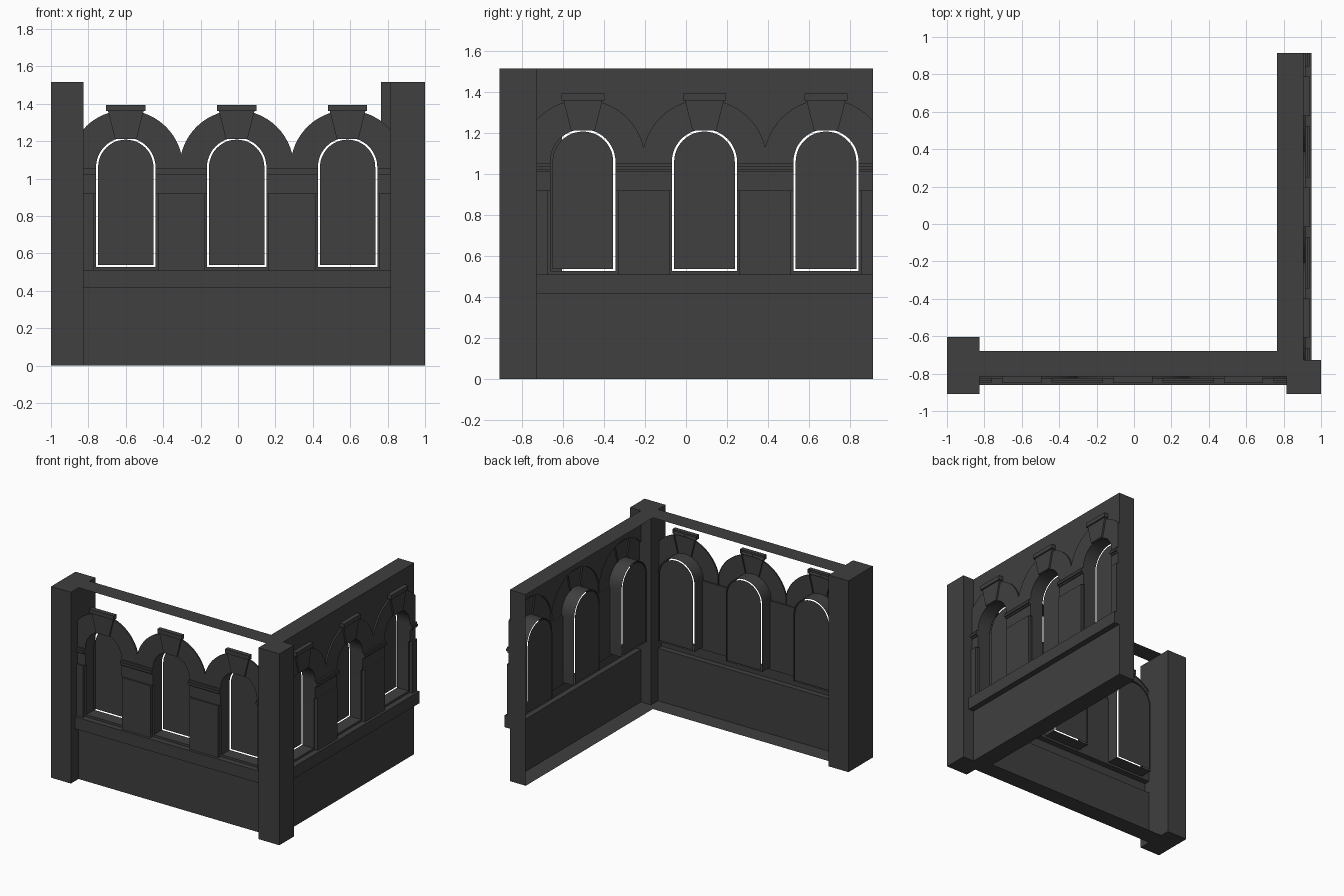
import bpy, bmesh
from math import sin, cos, pi, sqrt, asin
from mathutils import Matrix

cube = bpy.data.objects.get("Cube")
if cube:
    bpy.data.objects.remove(cube, do_unlink=True)

stone = bpy.data.materials.new("dark_grey_stone")
stone.use_nodes = True
GREY = (0.05, 0.05, 0.05, 1)
stone.diffuse_color = GREY
stone.node_tree.nodes["Principled BSDF"].inputs["Base Color"].default_value = GREY

# Main dimensions
H = 1.515
LENGTH = 1.643
CENTRES = (0.227, 0.82, 1.413)
SPRING, BOTTOM, HALF, OUTER = 1.06, 0.527, 0.159, 0.305
BASE_TOP, SILL_TOP, PIER_TOP, BAND_TOP, MOULD_TOP = 0.415, 0.51, 0.92, 1.01, 1.055
REVEAL = 0.1


class Part:
    """Collects sheets and open-backed slabs in wall space: u along, z up, d outward."""

    def __init__(self, name, matrix):
        self.name, self.matrix, self.bm = name, matrix, bmesh.new()

    def slab(self, poly, d0, d1, front=True, rim=True, flip=False):
        area = sum(a[0] * b[1] - b[0] * a[1] for a, b in zip(poly, poly[1:] + poly[:1]))
        if (area < 0) != flip:
            poly = poly[::-1]
        f = [self.bm.verts.new((u, -d1, z)) for u, z in poly]
        if front:
            self.bm.faces.new(f)
        if rim:
            b = [self.bm.verts.new((u, -d0, z)) for u, z in poly]
            for i in range(len(f)):
                j = (i + 1) % len(f)
                self.bm.faces.new((f[i], b[i], b[j], f[j]))

    def sheet(self, poly, d):
        self.slab(poly, d, d, rim=False)

    def quad(self, pts):
        self.bm.faces.new([self.bm.verts.new(p) for p in pts])

    def finish(self, smooth=False):
        mesh = bpy.data.meshes.new(self.name)
        self.bm.transform(self.matrix)
        self.bm.to_mesh(mesh)
        self.bm.free()
        mesh.materials.append(stone)
        obj = bpy.data.objects.new(self.name, mesh)
        bpy.context.collection.objects.link(obj)
        if smooth:
            bpy.ops.object.select_all(action='DESELECT')
            obj.select_set(True)
            bpy.context.view_layer.objects.active = obj
            bpy.ops.object.shade_smooth_by_angle(angle=0.6)


def rect(u0, u1, z0, z1):
    return [(u0, z0), (u1, z0), (u1, z1), (u0, z1)]


def arc(c, r, x0, x1, n=24):
    """Arc points from x0 to x1 (relative to centre), left to right."""
    t0, t1 = asin(x0 / r), asin(x1 / r)
    ts = [t0 + (t1 - t0) * i / n for i in range(n + 1)]
    return [(c + r * sin(t), SPRING + r * cos(t)) for t in ts]


def window(c, half, bottom):
    return [(c - half, bottom)] + arc(c, half, -half, half) + [(c + half, bottom)]


def bays():
    """Each window centre with the limits of its bay."""
    mids = [(a + b) / 2 for a, b in zip(CENTRES, CENTRES[1:])]
    edges = [0] + mids + [LENGTH]
    return list(zip(CENTRES, edges, edges[1:]))


def wall(name, matrix, thickness, upper_wall):
    # Base sheet, with the strips along the top and bottom
    p = Part(name + "_base", matrix)
    p.sheet(rect(0, LENGTH, 0, BASE_TOP), 0)
    p.sheet(rect(0, LENGTH, SILL_TOP, BOTTOM), 0)
    for z in (0, H):
        strip = [(0, 0, z), (LENGTH, 0, z), (LENGTH, thickness, z), (0, thickness, z)]
        p.quad(strip if z else strip[::-1])
    p.finish()

    # Projecting sill
    p = Part(name + "_sill", matrix)
    p.slab(rect(0, LENGTH, BASE_TOP, SILL_TOP), 0, 0.045)
    p.finish()

    # Piers between windows, with recessed band and stepped moulding
    piers = Part(name + "_piers", matrix)
    mouldings = Part(name + "_mouldings", matrix)
    lefts = [0] + [c + HALF for c in CENTRES]
    rights = [c - HALF for c in CENTRES] + [LENGTH]
    for a, b in zip(lefts, rights):
        if b - a < 0.02:
            continue
        ia = a + 0.012 if a > 0 else a
        ib = b - 0.012 if b < LENGTH else b
        piers.sheet(rect(a, b, BOTTOM, MOULD_TOP), 0)
        piers.slab(rect(ia, ib, SILL_TOP, PIER_TOP), 0, 0.025)
        piers.slab(rect(a, b, PIER_TOP, BAND_TOP), 0, 0.012)
        for z0, z1, d in ((BAND_TOP, 1.022, 0.02), (1.022, 1.04, 0.032), (1.04, MOULD_TOP, 0.024)):
            mouldings.slab(rect(a, b, z0, z1), 0, d)
    piers.finish()
    mouldings.finish()

    # Arches, keystones, window reveals and panes
    arches = Part(name + "_arches", matrix)
    keys = Part(name + "_keystones", matrix)
    reveals = Part(name + "_window_reveals", matrix)
    panes = Part(name + "_window_panes", matrix)
    upper = Part(name + "_upper_face", matrix) if upper_wall else None
    for c, a, b in bays():
        top = arc(c, OUTER, a - c, b - c)
        inner = arc(c, HALF, -HALF, HALF)
        arches.slab(top + [(b, MOULD_TOP), (c + HALF, MOULD_TOP)] + inner[::-1]
                    + [(c - HALF, MOULD_TOP), (a, MOULD_TOP)], 0, 0.012)
        keys.slab([(c - 0.058, 1.212), (c + 0.058, 1.212), (c + 0.095, 1.36), (c - 0.095, 1.36)], 0, 0.025)
        keys.slab(rect(c - 0.105, c + 0.105, 1.36, 1.393), 0, 0.035)
        reveals.slab(window(c, HALF, BOTTOM), -REVEAL, 0.0, front=False, flip=True)
        panes.sheet(window(c, HALF - 0.011, BOTTOM + 0.011), -REVEAL)
        if upper:
            upper.sheet(top + [(b, H), (a, H)], 0)
    arches.finish()
    keys.finish()
    reveals.finish(smooth=True)
    panes.finish()
    if upper:
        # Face above the arches and the closed far end
        upper.quad([(LENGTH, 0, 0), (LENGTH, thickness, 0), (LENGTH, thickness, H), (LENGTH, 0, H)])
        upper.finish()


def post(name, x0, x1, y0, y1):
    p = Part(name, Matrix())
    p.slab(rect(x0, x1, 0, H), -y1, -y0)
    p.quad([(x1, y1, 0), (x0, y1, 0), (x0, y1, H), (x1, y1, H)])
    p.finish()


wall("front_wall", Matrix.Translation((-0.827, -0.815, 0)), 0.137, False)
wall("left_side_wall", Matrix.Translation((0.905, -0.73, 0)) @ Matrix.Rotation(pi / 2, 4, 'Z'), 0.14, True)
post("end_post", -1, -0.827, -0.91, -0.605)
post("corner_post", 0.816, 1, -0.91, -0.727)
